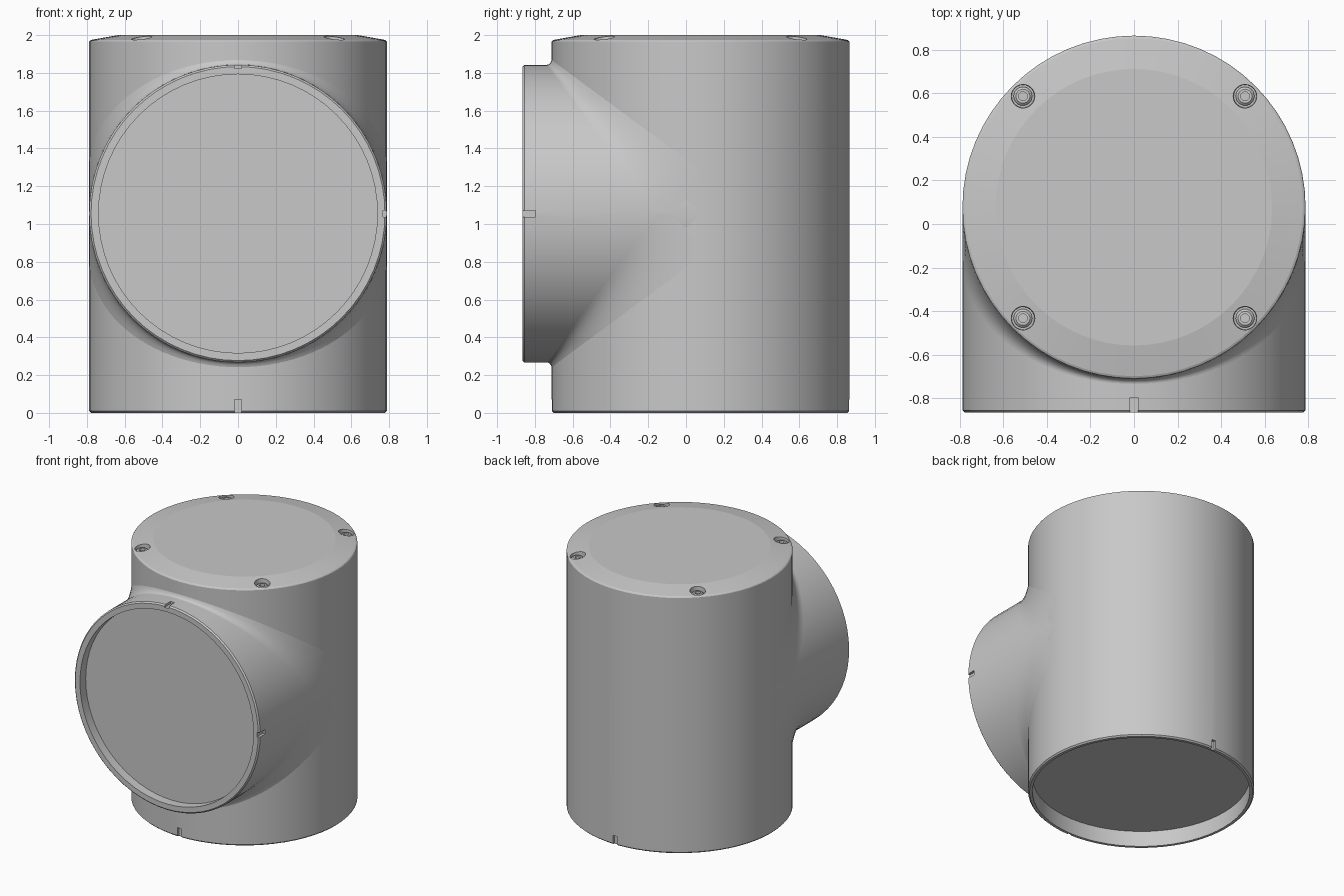
import bpy, bmesh, math
from mathutils import Matrix, Vector

R = 0.788          # shared radius of body and branch
CY = 0.077         # body axis in y
CZ = 1.055         # branch axis in z
END = -0.866       # open end of the branch
SEGMENTS = 64

cube = bpy.data.objects.get("Cube")
if cube:
    bpy.data.objects.remove(cube, do_unlink=True)

grey = bpy.data.materials.new("plain grey")
grey.use_nodes = True
COLOUR = (0.58, 0.58, 0.58, 1)
grey.diffuse_color = COLOUR
grey.node_tree.nodes["Principled BSDF"].inputs["Base Color"].default_value = COLOUR


def finish(name, bm, matrix=Matrix()):
    bmesh.ops.recalc_face_normals(bm, faces=bm.faces)
    mesh = bpy.data.meshes.new(name)
    bm.to_mesh(mesh)
    bm.free()
    mesh.materials.append(grey)
    ob = bpy.data.objects.new(name, mesh)
    ob.matrix_world = matrix
    bpy.context.collection.objects.link(ob)
    return ob


def activate(ob):
    bpy.ops.object.select_all(action='DESELECT')
    ob.select_set(True)
    bpy.context.view_layer.objects.active = ob


def smooth(ob, degrees):
    activate(ob)
    bpy.ops.object.shade_smooth_by_angle(angle=math.radians(degrees))


def lathe(name, profile, matrix=Matrix(), segments=SEGMENTS):
    """Revolve (radius, height) points around local z."""
    bm = bmesh.new()
    rings = []
    for r, z in profile:
        if r == 0:
            rings.append([bm.verts.new((0, 0, z))] * segments)
        else:
            rings.append([bm.verts.new((r * math.cos(t), r * math.sin(t), z))
                          for t in (math.tau * i / segments for i in range(segments))])
    for low, high in zip(rings, rings[1:]):
        for i in range(segments):
            j = (i + 1) % segments
            bm.faces.new(dict.fromkeys((low[i], low[j], high[j], high[i])))
    return finish(name, bm, matrix)


def cut(ob, cutter):
    cutter.hide_render = True
    activate(ob)
    mod = ob.modifiers.new("cut", 'BOOLEAN')
    mod.operation = 'DIFFERENCE'
    mod.solver = 'EXACT'
    mod.object = cutter
    bpy.ops.object.modifier_apply(modifier=mod.name)
    bpy.data.objects.remove(cutter, do_unlink=True)


def notch(ob, direction):
    """Small key slot in the outer edge of an open rim."""
    bm = bmesh.new()
    bmesh.ops.create_cube(bm, size=1)
    x, y = direction
    place = (Matrix.Translation(Vector((x * R, y * R, 0.02)))
             @ Matrix.Rotation(math.atan2(y, x), 4, 'Z')
             @ Matrix.Diagonal((0.04, 0.035, 0.10, 1)))
    cut(ob, finish("notch_cutter", bm, ob.matrix_world @ place))


def open_rim(inner, depth):
    """Profile of a recessed end with a flat lip and chamfered outer edge."""
    return [(0, depth), (inner, depth), (inner, 0), (R - 0.01, 0), (R, 0.01)]


# Upright body with softened edge and sloping top border
body = lathe("body", open_rim(0.757, 0.12)
             + [(R, 1.965), (R - 0.004, 1.971), (R - 0.012, 1.975), (0.635, 2), (0, 2)],
             Matrix.Translation((0, CY, 0)))
bpy.context.view_layer.update()
for d in ((0, -1), (0, 1)):
    notch(body, d)

# Horizontal branch
branch = lathe("front_branch", open_rim(0.738, 0.07) + [(R, CY - END), (0, CY - END)],
               Matrix.Translation((0, END, CZ)) @ Matrix.Rotation(-math.pi / 2, 4, 'X'))
bpy.context.view_layer.update()
for d in ((0, -1), (1, 0)):
    notch(branch, d)

# Countersunk screws in the top border
SCREW = 0.51
for sx in (-1, 1):
    for sy in (-1, 1):
        place = Matrix.Translation((sx * SCREW, CY + sy * SCREW, 1.94))
        hole = lathe("hole_cutter", [(0, 0), (0.052, 0), (0.057, 0.1), (0, 0.1)], place, 24)
        cut(body, hole)
        screw = lathe("screw", [(0, 0.01), (0.02, 0.01), (0.02, 0.032), (0.032, 0.032),
                                (0.043, 0.022), (0.043, -0.01), (0, -0.01)], place, 24)
        smooth(screw, 30)

# Blend between branch and body: tangent to the branch, creased on the body,
# widening towards the sides
STEPS = 48
ARC = 8
for name, side in (("upper_blend", 1), ("lower_blend", -1)):
    bm = bmesh.new()
    rows = []
    for i in range(STEPS + 1):
        t = math.pi * i / STEPS
        x, a = R * math.cos(t), R * math.sin(t)
        d = 0.025 + 0.26 * (R - a)
        row = []
        for k in range(ARC + 1):
            u = k / ARC
            y = -a - 0.7 * d * u * (1 - u) - d * u * u
            z = a + d * (1 - u) ** 2
            row.append(bm.verts.new((x, CY + y, CZ + side * z)))
        rows.append(row)
    for r0, r1 in zip(rows, rows[1:]):
        for k in range(ARC):
            bm.faces.new((r0[k], r0[k + 1], r1[k + 1], r1[k]))
    blend = finish(name, bm)
    # Make the open surface face outwards
    middle = blend.data.polygons[len(blend.data.polygons) // 2]
    if middle.normal.z * side < 0:
        blend.data.flip_normals()
    smooth(blend, 30)

smooth(body, 9)
smooth(branch, 9)
